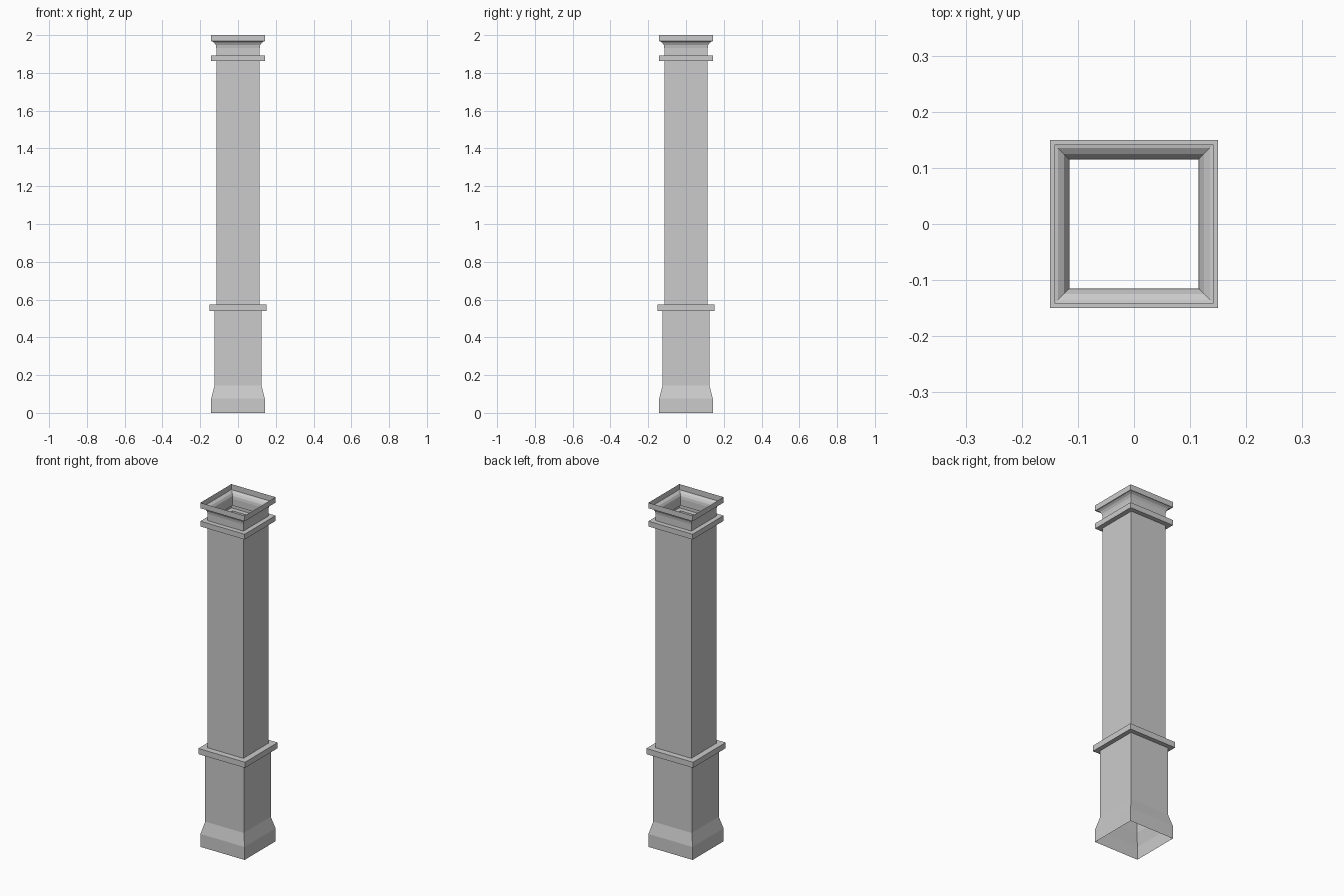
import bpy, bmesh, math

cube = bpy.data.objects.get("Cube")
if cube:
    bpy.data.objects.remove(cube, do_unlink=True)

stone = bpy.data.materials.new("grey_stone")
stone.use_nodes = True
GREY = (0.6, 0.6, 0.6, 1)
stone.diffuse_color = GREY
stone.node_tree.nodes["Principled BSDF"].inputs["Base Color"].default_value = GREY

CORNERS = ((-1, -1), (1, -1), (1, 1), (-1, 1))


def square_shell(name, profile):
    """Open square sleeve through (half width, height) rings, bottom to top."""
    bm = bmesh.new()
    rings = [[bm.verts.new((sx * w, sy * w, z)) for sx, sy in CORNERS]
             for w, z in profile]
    for low, high in zip(rings, rings[1:]):
        for i in range(4):
            j = (i + 1) % 4
            bm.faces.new((low[i], low[j], high[j], high[i]))
    mesh = bpy.data.meshes.new(name)
    bm.to_mesh(mesh)
    bm.free()
    mesh.materials.append(stone)
    obj = bpy.data.objects.new(name, mesh)
    bpy.context.collection.objects.link(obj)


BASE, PLINTH, SHAFT, CAP, LEDGE = 0.142, 0.124, 0.115, 0.142, 0.15


def band(name, below, width, above, z0, z1):
    """Projecting moulding that joins the sleeves under and over it."""
    square_shell(name, [(below, z0), (width, z0), (width, z1), (above, z1)])


# Flared foot and pedestal
square_shell("foot", [(BASE, 0), (BASE, 0.075), (PLINTH, 0.145)])
square_shell("pedestal", [(PLINTH, 0.145), (PLINTH, 0.54)])
band("pedestal_ledge", PLINTH, LEDGE, SHAFT, 0.54, 0.573)

# Shaft and collar
square_shell("shaft", [(SHAFT, 0.573), (SHAFT, 1.862)])
band("collar", SHAFT, CAP, SHAFT, 1.862, 1.893)

# Capital: neck, concave cove and open rim
square_shell("neck", [(SHAFT, 1.893), (SHAFT, 1.932)])
STEPS = 3
cove = [(CAP - (CAP - SHAFT) * math.cos(a), 1.932 + 0.036 * math.sin(a))
        for a in (math.radians(75) * i / STEPS for i in range(STEPS + 1))]
square_shell("cove", cove + [(CAP, 1.968)])
square_shell("rim", [(CAP, 1.968), (CAP, 2)])
